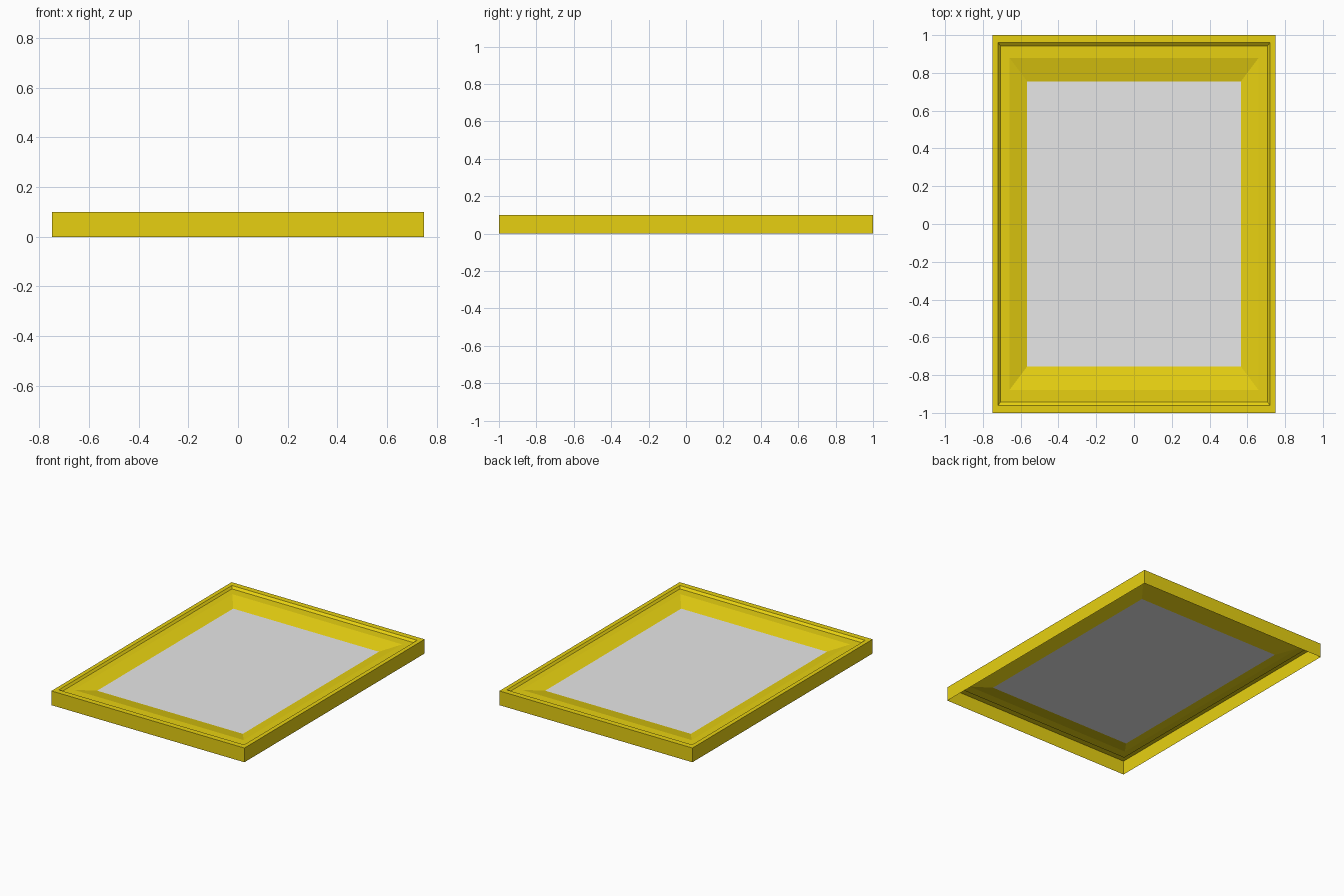
import bpy
import bmesh

cube = bpy.data.objects.get("Cube")
if cube:
    bpy.data.objects.remove(cube, do_unlink=True)

HALF_X, HALF_Y = 0.75, 1.0


def make_material(name, color):
    mat = bpy.data.materials.new(name)
    mat.use_nodes = True
    mat.diffuse_color = color
    mat.node_tree.nodes["Principled BSDF"].inputs["Base Color"].default_value = color
    return mat


def ring(bm, scale, z):
    """Rectangular loop of four corners, scaled from the outer outline."""
    corners = ((-1, -1), (1, -1), (1, 1), (-1, 1))
    return [bm.verts.new((x * HALF_X * scale, y * HALF_Y * scale, z)) for x, y in corners]


def make_object(name, bm, mat):
    mesh = bpy.data.meshes.new(name)
    bm.to_mesh(mesh)
    bm.free()
    mesh.materials.append(mat)
    obj = bpy.data.objects.new(name, mesh)
    bpy.context.collection.objects.link(obj)
    return obj


gold = make_material("golden yellow", (0.86, 0.68, 0.006, 1))
grey = make_material("light grey", (0.8, 0.8, 0.8, 1))

# Frame moulding, open underneath: wall, rim, step, ledge, sloped bevel
PROFILE = [(1.0, 0.0), (1.0, 0.1), (0.96, 0.1), (0.943, 0.086),
           (0.88, 0.086), (0.755, 0.057)]
bm = bmesh.new()
loops = [ring(bm, scale, z) for scale, z in PROFILE]
for outer, inner in zip(loops, loops[1:]):
    for i in range(4):
        j = (i + 1) % 4
        bm.faces.new((outer[i], outer[j], inner[j], inner[i]))
make_object("picture_frame", bm, gold)

# Flat panel filling the opening
bm = bmesh.new()
bm.faces.new(ring(bm, *PROFILE[-1]))
make_object("picture_panel", bm, grey)
